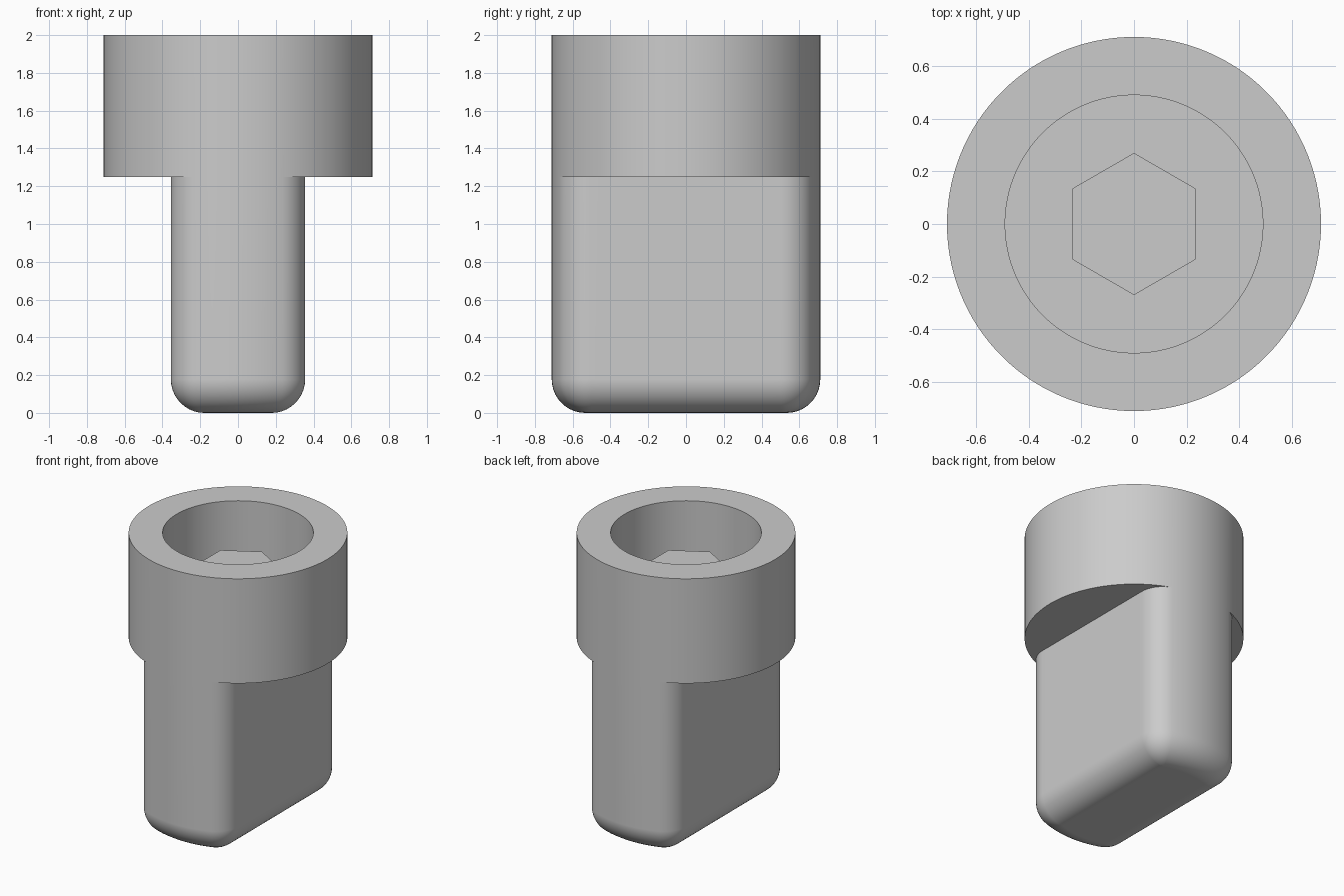
import bpy, bmesh
from math import sin, cos, tan, atan2, acos, pi, radians
from mathutils import Vector

if "Cube" in bpy.data.objects:
    bpy.data.objects.remove(bpy.data.objects["Cube"])

R = 0.711            # head radius
ROUND = R / 4        # edge rounding of the tongue
BORE = 0.49
HEAD_Z, TOP_Z, FLOOR_Z = 1.25, 2.0, 1.47
HEX_Z = 1.76

steel = bpy.data.materials.new("plain grey")
steel.use_nodes = True
grey = (0.6, 0.6, 0.6, 1)
steel.diffuse_color = grey
steel.node_tree.nodes["Principled BSDF"].inputs["Base Color"].default_value = grey


def finish(bm, name, smooth):
    bmesh.ops.recalc_face_normals(bm, faces=bm.faces)
    mesh = bpy.data.meshes.new(name)
    bm.to_mesh(mesh)
    bm.free()
    mesh.materials.append(steel)
    obj = bpy.data.objects.new(name, mesh)
    bpy.context.collection.objects.link(obj)
    if smooth:
        bpy.ops.object.select_all(action='DESELECT')
        obj.select_set(True)
        bpy.context.view_layer.objects.active = obj
        bpy.ops.object.shade_smooth_by_angle(angle=radians(30))
        obj.modifiers.new("flat_face_normals", 'WEIGHTED_NORMAL').keep_sharp = True
    return obj


def half_outline():
    """Core points with outward normals: +x flat, corner, +y end, corner."""
    core_r, core_x = R - ROUND, ROUND
    corner = acos(core_x / core_r)
    core_y = core_r * sin(corner)
    edge = atan2(core_y, 2 * ROUND)
    pts = []
    for i in range(36):
        a = -edge + 2 * edge * i / 36
        pts.append((Vector((core_x, 2 * ROUND * tan(a))), Vector((1, 0))))
    for i in range(10):
        a = corner * i / 10
        pts.append((Vector((core_x, core_y)), Vector((cos(a), sin(a)))))
    for i in range(17):
        a = corner + (pi - 2 * corner) * i / 16
        n = Vector((cos(a), sin(a)))
        pts.append((n * core_r, n))
    for i in range(1, 10):
        a = pi - corner + corner * i / 10
        pts.append((Vector((-core_x, core_y)), Vector((cos(a), sin(a)))))
    return pts


half = half_outline()
outline = half + [(-p, -n) for p, n in half]


def tongue_ring(offset, z):
    return [(*(p + n * offset), z) for p, n in outline]


def round_ring(radius, z):
    return [(*((p + n * ROUND).normalized() * radius), z) for p, n in outline]


# Body: rounded tongue, wide round head and its bore in one loft
rings = []
for i in range(11):
    a = pi / 2 * i / 10
    rings.append(tongue_ring(ROUND * sin(a), ROUND * (1 - cos(a))))
rings += [tongue_ring(ROUND, HEAD_Z), round_ring(R, HEAD_Z), round_ring(R, TOP_Z),
          round_ring(BORE, TOP_Z), round_ring(BORE, FLOOR_Z)]
bm = bmesh.new()
loops = [[bm.verts.new(co) for co in ring] for ring in rings]
for low, high in zip(loops, loops[1:]):
    for i in range(len(low)):
        j = (i + 1) % len(low)
        bm.faces.new((low[i], low[j], high[j], high[i]))
bmesh.ops.remove_doubles(bm, verts=bm.verts, dist=0.00002)
bmesh.ops.holes_fill(bm, edges=[e for e in bm.edges if e.is_boundary], sides=0)
finish(bm, "body", True)

# Hexagonal post standing in the bore
bm = bmesh.new()
base = [bm.verts.new((0.27 * sin(k * pi / 3), 0.27 * cos(k * pi / 3), FLOOR_Z))
        for k in range(6)]
face = bm.faces.new(base)
new = bmesh.ops.extrude_face_region(bm, geom=[face])["geom"]
bmesh.ops.translate(bm, vec=(0, 0, HEX_Z - FLOOR_Z),
                    verts=[v for v in new if isinstance(v, bmesh.types.BMVert)])
bm.faces.ensure_lookup_table()
for f in [f for f in bm.faces if all(v.co.z < FLOOR_Z + 0.001 for v in f.verts)]:
    bm.faces.remove(f)
finish(bm, "hex_post", False)
